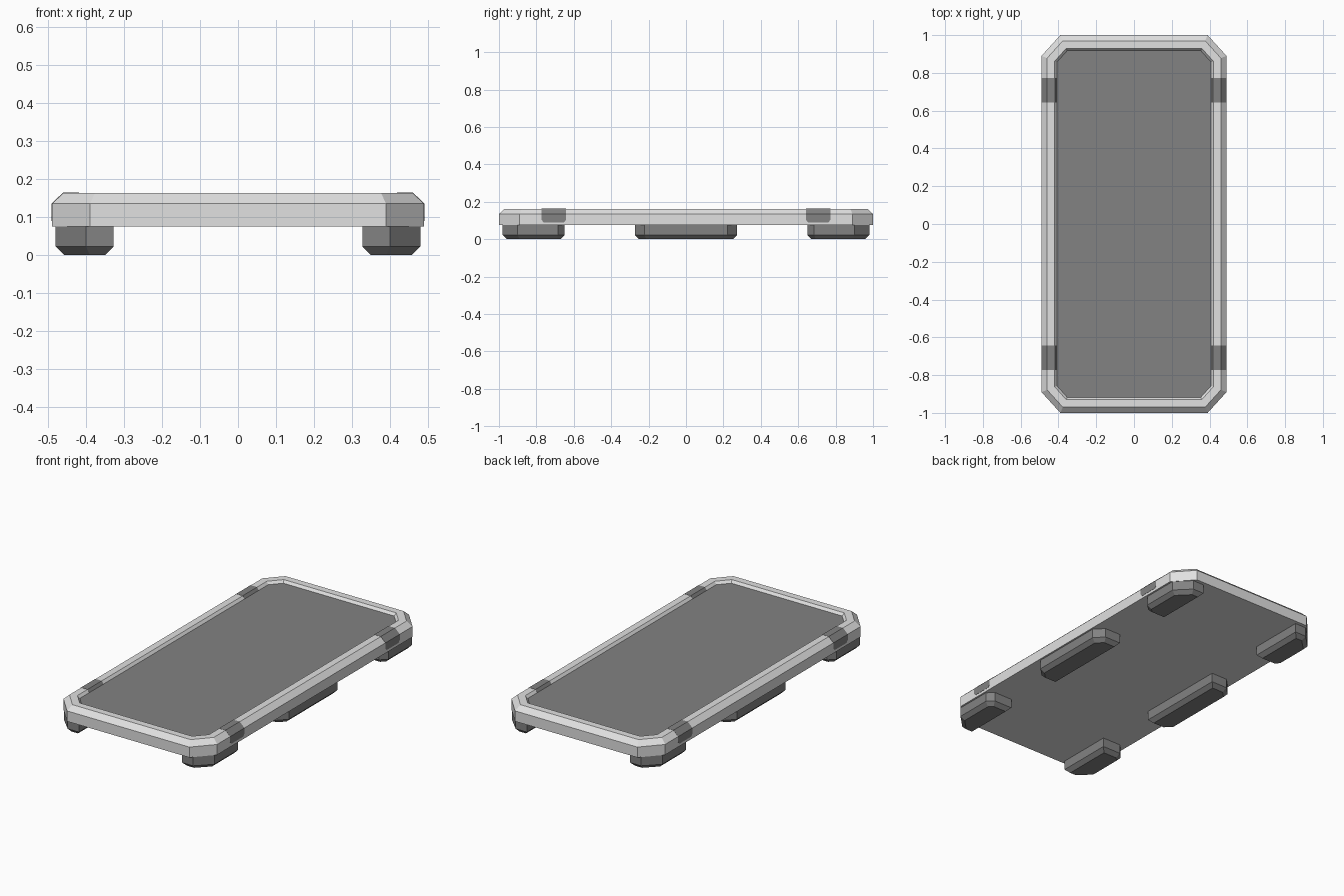
import bpy, bmesh

if "Cube" in bpy.data.objects:
    bpy.data.objects.remove(bpy.data.objects["Cube"])


def material(name, v):
    m = bpy.data.materials.new(name)
    m.diffuse_color = (v, v, v, 1)
    m.use_nodes = True
    m.node_tree.nodes["Principled BSDF"].inputs["Base Color"].default_value = m.diffuse_color
    return m


LIGHT = material("light grey", 0.75)
DARK = material("dark grey", 0.225)


def loft(name, rings, mats, rule=None):
    """Join equal-length point rings into a capped solid; rule picks a material index per face."""
    bm = bmesh.new()
    loops = [[bm.verts.new(p) for p in r] for r in rings]
    for a, b in zip(loops, loops[1:]):
        for i in range(len(a)):
            j = (i + 1) % len(a)
            bm.faces.new((a[i], a[j], b[j], b[i]))
    bm.faces.new(loops[0][::-1])
    bm.faces.new(loops[-1])
    bmesh.ops.recalc_face_normals(bm, faces=bm.faces)
    if rule:
        for f in bm.faces:
            f.material_index = rule(f)
    me = bpy.data.meshes.new(name)
    bm.to_mesh(me)
    bm.free()
    for m in mats:
        me.materials.append(m)
    ob = bpy.data.objects.new(name, me)
    bpy.context.collection.objects.link(ob)
    return ob


def octagon(d, z):
    """Tray outline, inset by d."""
    x, y, c, e = 0.49 - d, 1.0 - d, 0.10 - 0.55 * d, 0.11 - 0.6 * d
    q = [(x, y - e), (x - c, y)]
    pts = q + [(-a, b) for a, b in q[::-1]]
    pts += [(-a, -b) for a, b in pts]
    return [(a, b, z) for a, b in pts]


# Tray: bevelled light body with a sunken dark floor
tray_profile = [(0, 0.075), (0, 0.135), (0.03, 0.163), (0.07, 0.163), (0.082, 0.148)]
loft("tray", [octagon(d, z) for d, z in tray_profile], [LIGHT, DARK],
     lambda f: 1 if f.normal.z > 0.99 and len(f.verts) == 8 else 0)


def band_ring(y, sx, low):
    prof = [(0.42, low), (0.491, low), (0.491, 0.1355), (0.4605, 0.164), (0.419, 0.164), (0.407, 0.147)]
    return [(sx * x, y, z) for x, z in prof]


# Dark bands wrapped over the long sides of the rim
for sx in (-1, 1):
    for sy in (-1, 1):
        loft("rim_band", [band_ring(sy * 0.707 + dy, sx, low) for dy, low in
                          ((-0.065, 0.103), (-0.054, 0.09), (0.054, 0.09), (0.065, 0.103))], [DARK])


def foot(name, y0, y1, c0, c1, sx, sy):
    """Foot with clipped outer corners c0, c1 and a bevelled base."""
    def ring(d, z):
        a, b, lo, hi = 0.328 + d, 0.48 - d, y0 + d, y1 - d
        k0, k1 = c0 - 0.58 * d, c1 - 0.58 * d
        p = [(a, lo), (b - k0, lo), (b, lo + k0), (b, hi - k1), (b - k1, hi), (a, hi)]
        return [(sx * x, sy * y, z) for x, y in p]
    loft(name, [ring(0.022, 0), ring(0, 0.022), ring(0, 0.077)], [DARK])


# Feet: one at each corner and one at the middle of each long side
for sx in (-1, 1):
    foot("middle_foot", -0.272, 0.272, 0.05, 0.05, sx, 1)
    for sy in (-1, 1):
        foot("corner_foot", 0.65, 0.98, 0.035, 0.08, sx, sy)
